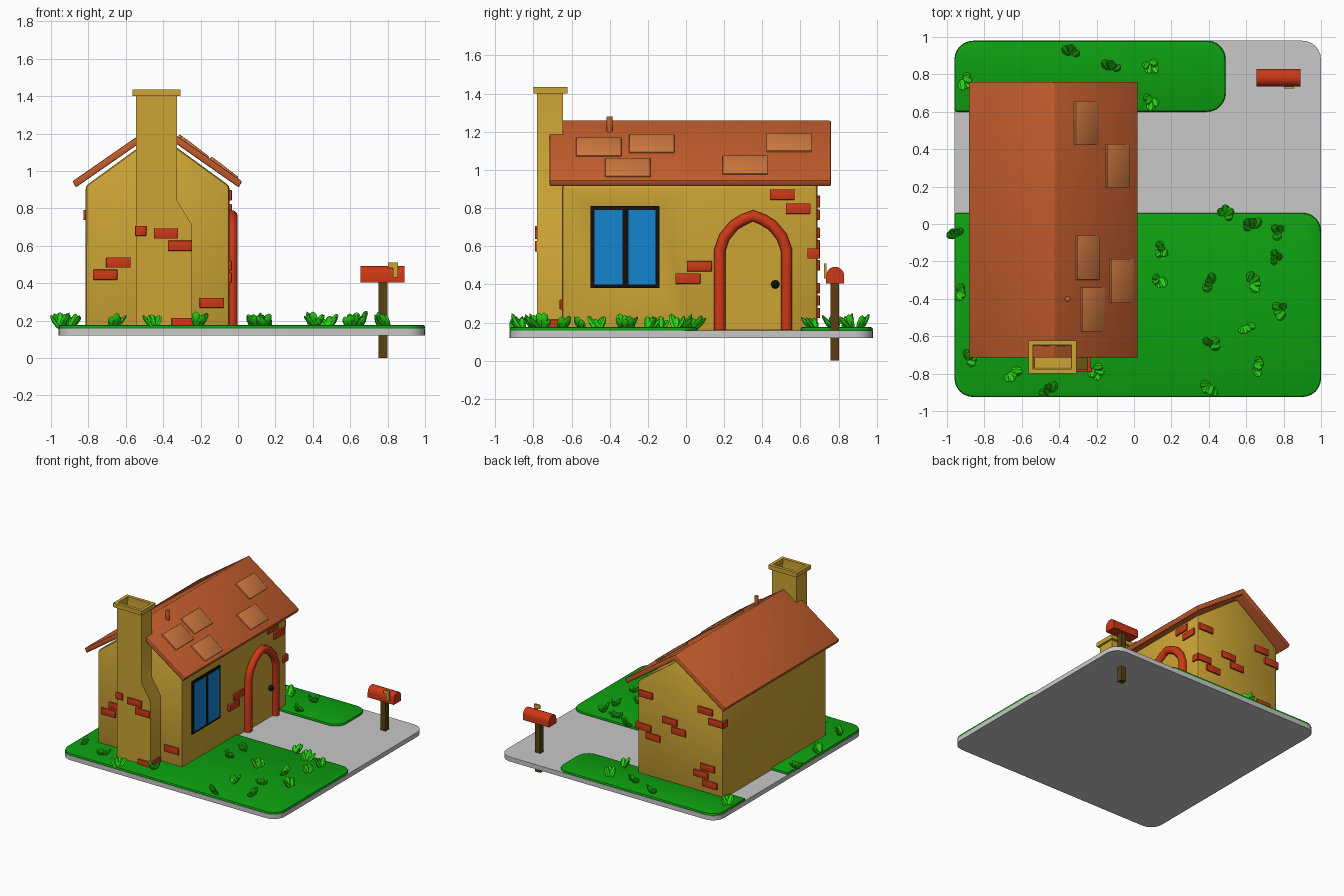
import bpy, bmesh, math, random
from mathutils import Vector, Matrix

random.seed(4)
cube = bpy.data.objects.get("Cube")
if cube:
    bpy.data.objects.remove(cube, do_unlink=True)


def material(name, r, g, b):
    m = bpy.data.materials.new(name)
    m.use_nodes = True
    m.diffuse_color = (r, g, b, 1)
    m.node_tree.nodes["Principled BSDF"].inputs["Base Color"].default_value = (r, g, b, 1)
    return m


PLASTER = material("plaster", .61, .376, .035)
ROOF = material("roof orange", .56, .112, .026)
TILE = material("tile orange", .62, .19, .05)
BRICK = material("brick red", .61, .04, .008)
BLACK = material("black", .006, .005, .004)
GLASS = material("window blue", .007, .23, .63)
LAWN = material("lawn green", .004, .35, .005)
BLADE = material("blade green", .02, .68, .007)
PAVING = material("paving grey", .58, .58, .58)
WOOD = material("post wood", .1, .05, .006)


def finish(name, bm, mat, bevel=0, segments=2):
    """Turn a bmesh into a shaded object, optionally rounding its sharp edges."""
    bmesh.ops.recalc_face_normals(bm, faces=bm.faces)
    if bevel:
        sharp = [e for e in bm.edges if len(e.link_faces) == 2 and e.calc_face_angle() > .7]
        bmesh.ops.bevel(bm, geom=sharp, offset=bevel, segments=segments,
                        profile=.5, affect='EDGES', clamp_overlap=True)
    me = bpy.data.meshes.new(name)
    bm.to_mesh(me)
    bm.free()
    ob = bpy.data.objects.new(name, me)
    bpy.context.collection.objects.link(ob)
    me.materials.append(mat)
    bpy.ops.object.select_all(action='DESELECT')
    ob.select_set(True)
    bpy.context.view_layer.objects.active = ob
    bpy.ops.object.shade_smooth_by_angle(angle=math.radians(35))
    return ob


def prism(points, axis, lo, hi):
    """Extrude a 2D outline along an axis: (x,z) for y, (y,z) for x, (x,y) for z."""
    place = {'x': lambda a, b, t: (t, a, b), 'y': lambda a, b, t: (a, t, b),
             'z': lambda a, b, t: (a, b, t)}[axis]
    bm = bmesh.new()
    face = bm.faces.new([bm.verts.new(place(a, b, lo)) for a, b in points])
    new = bmesh.ops.extrude_face_region(bm, geom=[face])["geom"]
    bmesh.ops.translate(bm, verts=[v for v in new if isinstance(v, bmesh.types.BMVert)],
                        vec=place(0, 0, hi - lo))
    bmesh.ops.recalc_face_normals(bm, faces=bm.faces)
    return bm


def box(name, x, y, z, mat, bevel=0):
    outline = [(x[0], y[0]), (x[1], y[0]), (x[1], y[1]), (x[0], y[1])]
    return finish(name, prism(outline, 'z', *z), mat, bevel)


def slab(name, x, y, z, radii, mat, bevel=0):
    """Rounded rectangle, radii given counter-clockwise from the low corner."""
    pts = []
    for i, r in enumerate(radii):
        sx, sy = (-1, 1, 1, -1)[i], (-1, -1, 1, 1)[i]
        cx = x[sx > 0] - sx * r
        cy = y[sy > 0] - sy * r
        for k in range(7 if r else 1):
            a = math.pi + (i + k / 6) * math.pi / 2
            pts.append((cx + r * math.cos(a), cy + r * math.sin(a)))
    finish(name, prism(pts, 'z', *z), mat, bevel)


# Ground
slab("paving_base", (-.96, 1), (-.925, .98), (.12, .157), (.1, .1, .1, .1), PAVING)
slab("front_lawn", (-.96, 1), (-.925, .06), (.15, .177), (.1, .1, .1, 0), LAWN, .015)
slab("back_lawn", (-.96, .49), (.6, .98), (.15, .177), (0, .1, .1, .1), LAWN, .015)

# Walls, with the plaster drawn in around the window
WALL_X, FRONT_Y, BACK_Y = -.045, -.65, .69
walls = prism([(-.815, .15), (WALL_X, .15), (WALL_X, .92), (-.43, 1.2), (-.815, .92)],
              'y', FRONT_Y, BACK_Y)
bmesh.ops.bisect_plane(walls, geom=walls.verts[:] + walls.edges[:] + walls.faces[:],
                       plane_co=(0, .02, 0), plane_no=(0, 1, 0))
side = [f for f in walls.faces if f.normal.x > .9 and f.calc_center_median().y < 0]
bmesh.ops.inset_individual(walls, faces=side, thickness=.1)
for v in side[0].verts:
    v.co = (WALL_X - .025, -.5 if v.co.y < -.32 else -.14, .38 if v.co.z < .55 else .81)
finish("walls", walls, PLASTER, .02)

# Roof with loose tiles and a small vent pipe
roof = [(-.885, .945), (-.43, 1.26), (.022, .945), (.004, .912), (-.43, 1.215), (-.867, .912)]
finish("roof", prism(roof, 'y', -.715, .76), ROOF, .007)
slope = math.atan2(.315, .452)
for i, (x, y) in enumerate([(-.255, .54), (-.085, .31), (-.245, -.18), (-.065, -.305), (-.22, -.457)]):
    bm = bmesh.new()
    bmesh.ops.create_cube(bm, size=1, matrix=Matrix.Translation((x, y, 1.26 - .697 * (x + .43) + .004))
                          @ Matrix.Rotation(slope + .05, 4, 'Y') @ Matrix.Diagonal((.155, .237, .016, 1)))
    finish(f"roof_tile_{i + 1}", bm, TILE, .004)


def cylinder(name, location, radius, depth, mat, sides=12):
    bm = bmesh.new()
    bmesh.ops.create_cone(bm, cap_ends=True, segments=sides, radius1=radius, radius2=radius,
                          depth=depth, matrix=Matrix.Translation(location))
    return finish(name, bm, mat, .004)


cylinder("vent_pipe", (-.355, -.4, 1.23), .016, .1, ROOF)

# Chimney: stepped hollow shaft and a rim
shaft = prism([(-.545, .15), (-.245, .15), (-.245, .71), (-.325, .84), (-.325, 1.41), (-.545, 1.41)],
              'y', -.78, -.645)
top = [f for f in shaft.faces if f.normal.z > .9]
bmesh.ops.inset_individual(shaft, faces=top, thickness=.018)
bmesh.ops.translate(shaft, verts=top[0].verts, vec=(0, 0, -.35))
finish("chimney", shaft, PLASTER)
rim = prism([(-.565, -.8), (-.308, -.8), (-.308, -.622), (-.565, -.622)], 'z', 1.4, 1.435)
caps = [f for f in rim.faces if abs(f.normal.z) > .9]
bmesh.ops.inset_individual(rim, faces=caps, thickness=.036)
lower, upper = sorted(caps, key=lambda f: f.calc_center_median().z)
bmesh.ops.bridge_loops(rim, edges=list(lower.edges) + list(upper.edges))
bmesh.ops.delete(rim, geom=[lower, upper], context='FACES_ONLY')
finish("chimney_rim", rim, PLASTER)

# Bricks showing through the plaster: (along, height, length) on each wall plane
D = .012


def bricks(name, axis, plane, spots):
    for i, (a, z, length) in enumerate(spots):
        along, across = (a - length / 2, a + length / 2), (plane - D, plane + D)
        x, y = (across, along) if axis == 'x' else (along, across)
        box(f"{name}_{i + 1}", x, y, (z - .027, z + .027), BRICK, .003)


L = .13
bricks("front_brick", 'y', FRONT_Y, [(-.64, .51, L), (-.71, .445, L), (-.14, .295, L)])
bricks("chimney_brick", 'y', -.78, [(-.52, .68, .06), (-.385, .665, L), (-.31, .6, L), (-.29, .188, L)])
bricks("chimney_side_brick", 'x', -.245, [(-.72, .188, L)])
bricks("side_brick", 'x', WALL_X, [(.505, .87, L), (.588, .797, L), (.07, .495, L), (.01, .43, L), (.667, .562, .06)])
bricks("back_brick", 'y', BACK_Y, [(-.105, .562, L), (-.19, .5, L), (-.34, .67, L), (-.42, .605, L), (-.66, .84, L),
                                   (-.755, .765, L), (-.68, .38, L), (-.62, .315, L), (-.7, .25, L), (-.12, .83, L)])
bricks("corner_brick", 'x', -.815, [(.667, .765, .06)])

# Window: black frame plate with two panes on it
WX = WALL_X - .025
box("window_frame", (WX - .02, WX + .009), (-.5, -.14), (.38, .81), BLACK)
for name, a, b in (("front_pane", -.48, -.333), ("back_pane", -.302, -.16)):
    box(name, (WX, WX + .014), (a, b), (.4, .79), GLASS)

# Door arch: one tube swept along the opening, mirrored about its middle
half = [(-.175, .16), (-.175, .58), (-.15, .65), (-.1, .71), (-.05, .74)]
path = half + [(0, .76)] + [(-y, z) for y, z in reversed(half)]
curve = bpy.data.curves.new("door_arch", 'CURVE')
curve.dimensions = '3D'
curve.bevel_depth = .031
curve.bevel_resolution = 3
curve.use_fill_caps = True
spline = curve.splines.new('POLY')
spline.points.add(len(path) - 1)
for p, (y, z) in zip(spline.points, path):
    p.co = (-.033, .352 + y, z, 1)
arch = bpy.data.objects.new("door_arch", curve)
bpy.context.collection.objects.link(arch)
curve.materials.append(BRICK)

# Door leaf and knob
leaf = [(.352 + y, z) for y, z in path]
finish("door", prism(leaf, 'x', WALL_X - .01, WALL_X + .006), PLASTER)
bm = bmesh.new()
bmesh.ops.create_uvsphere(bm, u_segments=14, v_segments=8, radius=.022,
                          matrix=Matrix.Translation((WALL_X + .015, .468, .4)))
finish("door_knob", bm, BLACK)

# Mailbox on a post
box("mailbox_post", (.752, .798), (.758, .803), (0, .42), WOOD)
barrel = [(.735, .405), (.829, .405)] + [(.782 + .047 * math.cos(a), .445 + .047 * math.sin(a))
                                         for a in (i * math.pi / 10 for i in range(11))]
finish("mailbox", prism(barrel, 'x', .655, .89), BRICK)
flag = [(.828, .43), (.855, .43), (.855, .51), (.803, .51), (.803, .48), (.828, .48)]
finish("mailbox_flag", prism(flag, 'y', .724, .736), PLASTER)

# Grass tufts: fans of leaf-shaped blades
tufts = [(-.33, .9), (-.12, .82), (.08, .87), (.1, .68), (-.92, .78), (-.95, -.07), (-.95, -.37), (.17, -.13),
         (.48, .03), (.63, -.03), (.79, -.05), (.77, -.2), (.14, -.28), (.42, -.33), (.59, -.54), (.61, -.32),
         (.81, -.46), (.42, -.86), (.64, -.75), (.4, -.66), (-.22, -.77), (-.45, -.91), (-.67, -.79), (-.9, -.73)]
bm = bmesh.new()
for x, y in tufts:
    heading = random.uniform(0, math.tau)
    for k in range(4):
        turn = heading + (k - 1.5) * .6
        lean = random.uniform(.65, 1.05)
        base = (Matrix.Translation((x, y, .155)) @ Matrix.Rotation(turn, 4, 'Z')
                @ Matrix.Rotation(lean, 4, 'Y'))
        size = random.uniform(.85, 1.15)
        blade = bmesh.ops.create_uvsphere(bm, u_segments=6, v_segments=5, radius=1)["verts"]
        for v in blade:
            t = (v.co.z + 1) / 2
            v.co = base @ Vector((v.co.x * .012 - .02 * t * t, v.co.y * .023 * (.7 + .5 * t),
                                  t * .105 - .01)) * 1 if size == 1 else base @ (Vector(
                (v.co.x * .012 - .02 * t * t, v.co.y * .023 * (.7 + .5 * t), t * .105 - .01)) * size)
finish("grass_tufts", bm, BLADE)
